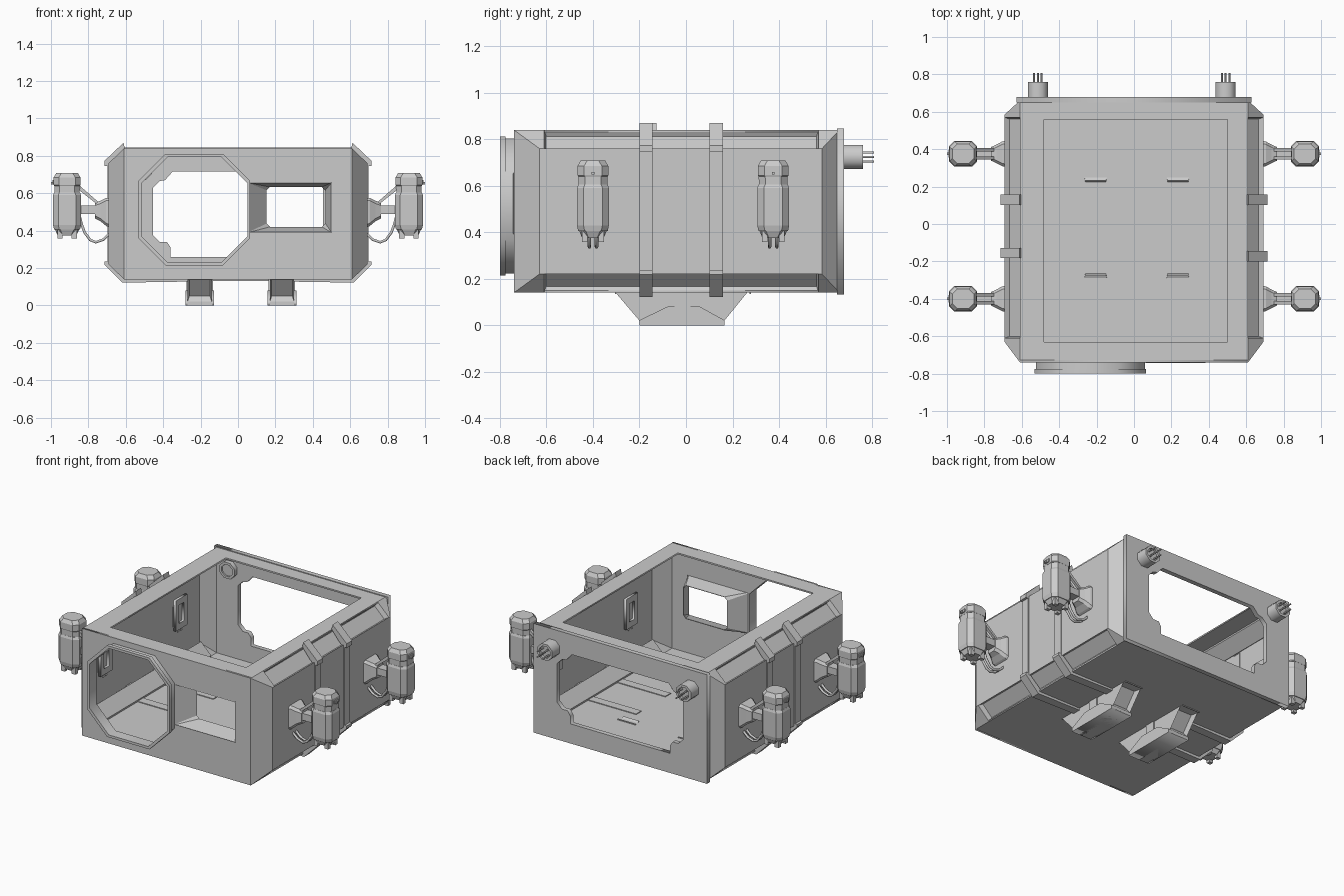
import bpy, bmesh, math
from mathutils import Matrix, Vector

if "Cube" in bpy.data.objects:
    bpy.data.objects.remove(bpy.data.objects["Cube"])

# local (u, v, depth) -> world for each sheet plane
PLANES = {
    'XY': Matrix(((1, 0, 0), (0, 1, 0), (0, 0, 1))),
    'XZ': Matrix(((1, 0, 0), (0, 0, -1), (0, 1, 0))),
    'YZ': Matrix(((0, 0, 1), (1, 0, 0), (0, 1, 0))),
}


def finish(name, bm, recalc=True):
    if recalc:
        bmesh.ops.recalc_face_normals(bm, faces=bm.faces[:])
    me = bpy.data.meshes.new(name)
    bm.to_mesh(me)
    bm.free()
    ob = bpy.data.objects.new(name, me)
    bpy.context.collection.objects.link(ob)
    return ob


def curve_to_mesh(name, cu):
    tmp = bpy.data.objects.new(name + "_tmp", cu)
    bpy.context.collection.objects.link(tmp)
    dg = bpy.context.evaluated_depsgraph_get()
    dg.update()
    me = bpy.data.meshes.new_from_object(tmp.evaluated_get(dg))
    me.name = name
    bpy.data.objects.remove(tmp)
    ob = bpy.data.objects.new(name, me)
    bpy.context.collection.objects.link(ob)
    return ob


def sheet(name, plane, a, b, *loops):
    """Flat plate between depths a and b; the first loop is the outline, the others are holes."""
    cu = bpy.data.curves.new(name, 'CURVE')
    cu.dimensions = '2D'
    cu.fill_mode = 'BOTH'
    cu.extrude = abs(b - a) / 2
    for loop in loops:
        sp = cu.splines.new('POLY')
        sp.points.add(len(loop) - 1)
        for p, (u, v) in zip(sp.points, loop):
            p.co = (u, v, 0, 1)
        sp.use_cyclic_u = True
    ob = curve_to_mesh(name, cu)
    m = PLANES[plane]
    axis = {'XY': (0, 0, 1), 'XZ': (0, 1, 0), 'YZ': (1, 0, 0)}[plane]
    ob.data.transform(Matrix.Translation(Vector(axis) * (a + b) / 2) @ m.to_4x4())
    return ob


def tube(name, pts, r):
    cu = bpy.data.curves.new(name, 'CURVE')
    cu.dimensions = '3D'
    cu.bevel_depth = r
    cu.bevel_resolution = 1
    cu.use_fill_caps = True
    sp = cu.splines.new('POLY')
    sp.points.add(len(pts) - 1)
    for p, c in zip(sp.points, pts):
        p.co = (*c, 1)
    return curve_to_mesh(name, cu)


def loft(name, rings):
    bm = bmesh.new()
    rs = [[bm.verts.new(c) for c in ring] for ring in rings]
    n = len(rs[0])
    for a, b in zip(rs, rs[1:]):
        for i in range(n):
            bm.faces.new((a[i], a[(i + 1) % n], b[(i + 1) % n], b[i]))
    bm.faces.new(rs[0])
    bm.faces.new(rs[-1])
    return finish(name, bm)


def rect(a, b, c, d):
    return [(a, c), (b, c), (b, d), (a, d)]


def octa(a, b, c, d, k):
    return [(a + k, c), (b - k, c), (b, c + k), (b, d - k), (b - k, d), (a + k, d), (a, d - k), (a, c + k)]


def box(name, x0, x1, y0, y1, z0, z1):
    x0, x1 = sorted((x0, x1))
    return loft(name, [[(x, y, z) for x, y in rect(x0, x1, y0, y1)] for z in (z0, z1)])


# front wall with hatch and window openings
hatch = octa(-.515, .05, .23, .795, .14)
sheet("front_wall", 'XZ', -.74, -.728, rect(-.61, .61, .14, .84), hatch, rect(.06, .5, .39, .657))
sheet("hatch_collar", 'XZ', -.775, -.73, octa(-.524, .058, .222, .803, .142), hatch)
sheet("hatch_flange", 'XZ', -.80, -.775, octa(-.532, .064, .214, .811, .145), hatch)

# window reveal tapering inward
bm = bmesh.new()
o = [bm.verts.new((x, -.74, z)) for x, z in octa(.06, .5, .39, .657, .004)]
i = [bm.verts.new((x, -.64, z)) for x, z in octa(.15, .47, .417, .637, .02)]
for k in range(8):
    bm.faces.new((o[k], o[(k + 1) % 8], i[(k + 1) % 8], i[k]))
finish("window_reveal", bm).modifiers.new("thickness", 'SOLIDIFY').thickness = .004

# floor, roof rim and back frame
sheet("floor", 'XY', .14, .15, rect(-.61, .61, -.74, .66))
sheet("roof_rim", 'XY', .83, .84, rect(-.61, .61, -.74, .66), rect(-.48, .5, -.63, .56))
half = [(-.35, .715), (-.39, .67), (-.42, .665), (-.455, .63), (-.455, .375),
        (-.42, .34), (-.38, .34), (-.36, .31), (-.36, .26)]
opening = half + [(-x, z) for x, z in reversed(half)]
sheet("back_frame", 'XZ', .65, .68, rect(-.628, .628, .132, .845), opening)

# bulged side walls with recessed channels in their slopes
for s, side in ((1, "right"), (-1, "left")):
    bm = bmesh.new()
    xi, xo = .61 * s, .692 * s
    V = lambda x, y, z: bm.verts.new((x, y, z))
    top, bot = [], []
    for lst, zi, zo in ((top, .84, .76), (bot, .14, .22)):
        lst += [[V(xi, y, zi) for y in (-.74, -.61, .57, .66)], [V(xo, y, zo) for y in (-.63, -.61, .57, .585)]]
    channels = []
    for inn, out in (top, bot):
        for k in range(3):
            f = bm.faces.new((inn[k], inn[k + 1], out[k + 1], out[k]))
            if k == 1:
                channels.append(f)
    bm.faces.new(top[1] + bot[1][::-1])
    bm.faces.new((top[0][0], top[1][0], bot[1][0], bot[0][0]))
    bm.faces.new((top[0][3], top[1][3], bot[1][3], bot[0][3]))
    bmesh.ops.recalc_face_normals(bm, faces=bm.faces[:])
    bm.normal_update()
    if max(bm.faces, key=lambda f: f.calc_area()).normal.x * s < 0:
        bmesh.ops.reverse_faces(bm, faces=bm.faces[:])
    bmesh.ops.inset_individual(bm, faces=channels, thickness=.013, depth=-.03)
    ob = finish(side + "_wall", bm, False)
    ob.modifiers.new("thickness", 'SOLIDIFY').thickness = .008

    # straps over the slopes, down the wall and under the floor
    for n, y in enumerate((.13, -.172 if s > 0 else -.155)):
        for part, prof in (
                ("upper", [(.605, .838), (.612, .87), (.715, .772), (.715, .745), (.69, .745), (.66, .77)]),
                ("lower", [(.25, .155), (.25, .128), (.618, .122), (.715, .218), (.715, .235), (.69, .235), (.6, .155)]),
                ("middle", [(.685, .22), (.699, .22), (.699, .76), (.685, .76)])):
            loft(f"{side}_strap_{part}_{n}",
                 [[(x * s, yy, z) for x, z in prof] for yy in (y - .028, y + .028)])

    # side pods on brackets
    for n, yc in enumerate((.375, -.4)):
        tag = f"{side}_pod_{n}"
        pod = lambda name, rings: loft(name, [[(s * x, yc + y, z) for x, y in
              octa(.914 - .072 * k, .914 + .072 * k, -.066 * k, .066 * k, .028)] for z, k in rings])
        pod(tag + "_body", [(.375, .7), (.41, .92), (.685, .95), (.705, .75)])
        pod(tag + "_sleeve", [(.405, .96), (.43, 1.04), (.59, 1.04), (.605, .96)])
        pod(tag + "_cap", [(.64, .96), (.645, 1), (.685, 1), (.708, .8)])
        for dx in (-.038, .038):
            for dy in (-.036, .036):
                x, y = .914 + dx, yc + dy
                box(tag + "_fin", s * (x - .014), s * (x + .014), y - .012, y + .012, .358, .41)
        box(tag + "_slot", s * .98, s * .992, yc - .02, yc + .02, .65, .67)
        box(tag + "_stud", s * .985, s, yc - .006, yc + .006, .648, .66)
        loft(tag + "_mount", [[(s * x, yc + y, z) for y, z in octa(-w, w, a, b, .015)]
             for x, w, a, b in ((.685, .07, .415, .575), (.705, .066, .425, .575),
                                (.735, .05, .45, .56), (.765, .036, .465, .55))])
        box(tag + "_arm", s * .73, s * .86, yc - .03, yc + .03, .49, .535)
        for dy in (-.022, .022):
            loft(tag + "_strut", [[(s * x, yc + dy + e, z) for x, z in
                 ((.72, .53), (.74, .53), (.86, .625), (.86, .652))] for e in (-.009, .009)])
            tube(tag + "_cable", [(s * x, yc + dy * .7, z) for x, z in
                 ((.685, .385), (.72, .352), (.76, .338), (.79, .35), (.82, .39), (.838, .44), (.85, .49))], .008)
        # inner face of the mount seen in the cabin
        sheet(tag + "_inner_plate", 'YZ', s * .67, s * .686, rect(yc - .06, yc + .06, .4, .6),
              rect(yc - .025, yc + .025, .44, .56))

    # rear connectors with pins
    xc = .49 if s > 0 else -.514
    sheet(side + "_connector", 'XZ', .62, .76, octa(xc - .053, xc + .053, .672, .776, .03),
          octa(xc - .038, xc + .038, .687, .761, .022))
    sheet(side + "_connector_core", 'XZ', .63, .745, octa(xc - .038, xc + .038, .687, .761, .022))
    for dx, z in ((-.02, .705), (.02, .705), (-.02, .742), (.02, .742), (0, .724)):
        tube(side + "_connector_pin", [(xc + dx, .74, z), (xc + dx, .808, z)], .005)

# skid feet with hollow sloped ends
for side, xc in (("left", -.205), ("right", .235)):
    prof = [(-.305, .143), (-.2, .02), (-.2, 0), (.165, 0), (.165, .02), (.265, .143)]
    ob = loft(side + "_foot", [[(xc + e, y, z) for y, z in prof] for e in (-.065, .065)])
    bm = bmesh.new()
    bm.from_mesh(ob.data)
    ends = [f for f in bm.faces if abs(f.normal.y) > .5 and abs(f.normal.z) > .2]
    bmesh.ops.inset_individual(bm, faces=ends, thickness=.014, depth=-.035)
    bm.to_mesh(ob.data)
    bm.free()
    cheek = [(-.2, 0), (.165, 0), (.165, .022), (.06, .08), (-.08, .08), (-.2, .022)]
    sheet(side + "_foot_cheeks", 'YZ', xc - .077, xc + .077, cheek)
    box(side + "_foot_rib", xc - .071, xc + .071, -.05, .02, .07, .14)
    for y in (-.303, .277):
        box(side + "_foot_tab", xc - .065, xc + .065, y - .003, y + .003, .135, .156)
